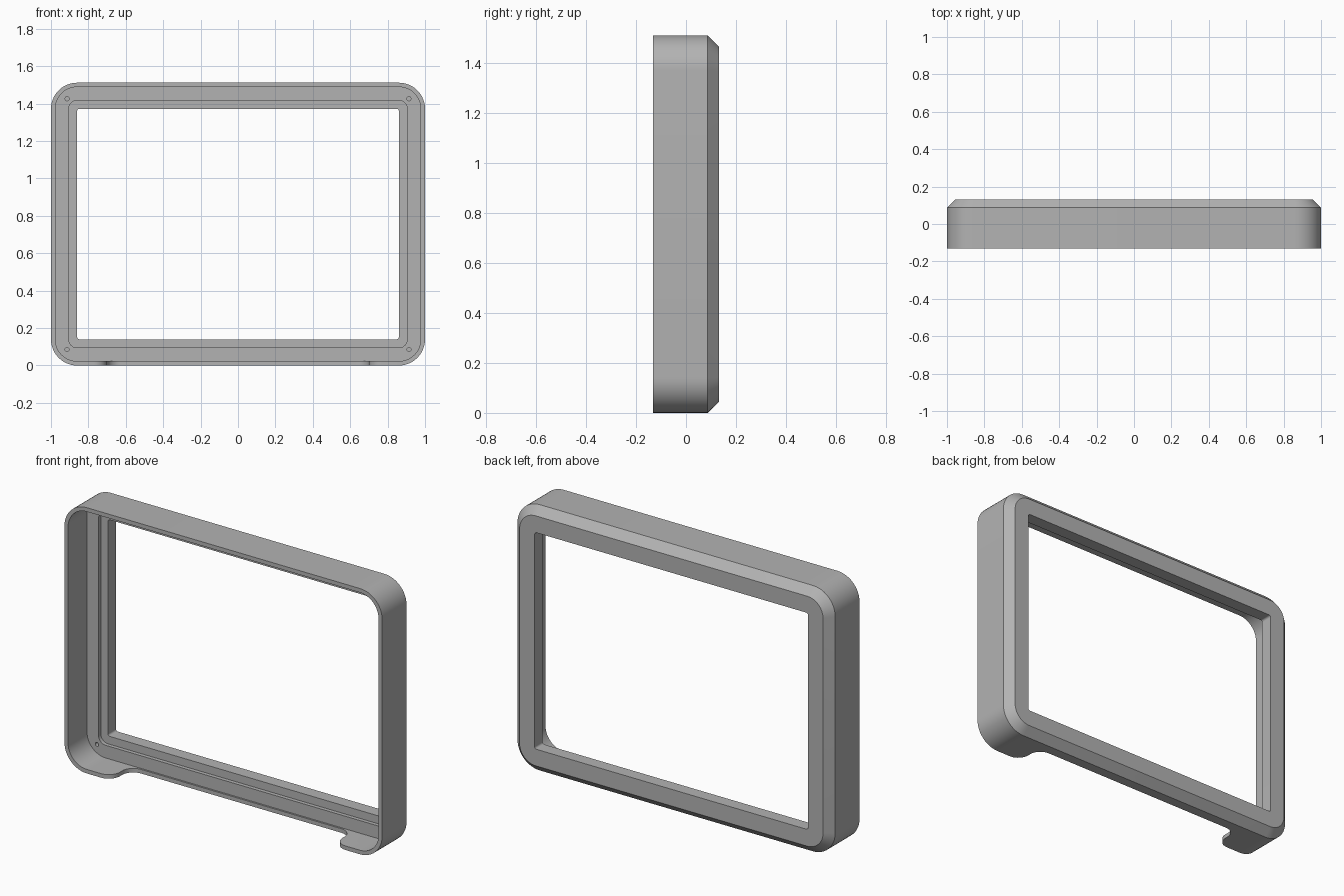
import bpy, bmesh
from math import pi, sin, cos, radians

if "Cube" in bpy.data.objects:
    bpy.data.objects.remove(bpy.data.objects["Cube"])

W, H, FRONT, BACK = 2.0, 1.512, -0.132, 0.132
LEDGE = 0.038          # depth of the screw ledge
SEG = 12               # segments per rounded corner


def arc(cx, cy, r, a0, a1, n=SEG):
    """Points on an arc, angles in degrees."""
    angles = [radians(a0 + (a1 - a0) * i / n) for i in range(n + 1)]
    return [(cx + r * cos(a), cy + r * sin(a)) for a in angles]


def rounded_rect(inset, r):
    """Rounded rectangle in x and z, set in from the outer outline."""
    x, z = W / 2 - inset - r, H / 2 - inset - r
    pts = []
    for sx, sz, a in ((1, 1, 0), (-1, 1, 90), (-1, -1, 180), (1, -1, 270)):
        pts += arc(sx * x, H / 2 + sz * z, r, a, a + 90)
    return pts


def make_object(name, bm):
    bmesh.ops.recalc_face_normals(bm, faces=bm.faces)
    mesh = bpy.data.meshes.new(name)
    bm.to_mesh(mesh)
    bm.free()
    obj = bpy.data.objects.new(name, mesh)
    bpy.context.collection.objects.link(obj)
    return obj


def prism(name, points, offset):
    """Extrude a closed 3D outline along an offset."""
    bm = bmesh.new()
    face = bm.faces.new([bm.verts.new(p) for p in points])
    new = bmesh.ops.extrude_face_region(bm, geom=[face])["geom"]
    verts = [v for v in new if isinstance(v, bmesh.types.BMVert)]
    bmesh.ops.translate(bm, verts=verts, vec=offset)
    return make_object(name, bm)


# Bezel: rings of (inset, corner radius, y) joined around the cross-section
sections = [
    (0.0, 0.14, FRONT), (0.0, 0.14, 0.087), (0.045, 0.1, BACK),
    (0.14, 0.012, BACK), (0.14, 0.012, 0.06), (0.095, 0.045, 0.06),
    (0.095, 0.045, LEDGE), (0.023, 0.117, LEDGE), (0.023, 0.117, FRONT),
]
bm = bmesh.new()
rings = [[bm.verts.new((x, y, z)) for x, z in rounded_rect(inset, r)]
         for inset, r, y in sections]
for a, b in zip(rings, rings[1:] + rings[:1]):
    for i in range(len(a)):
        j = (i + 1) % len(a)
        bm.faces.new((a[i], a[j], b[j], b[i]))
bezel = make_object("bezel_frame", bm)

# Cutter for the bottom opening, with S-curved ends
r, edge, depth = 0.07, 0.70, FRONT + 0.16
half = [(edge + r, FRONT - 0.05)]
half += arc(edge + r, FRONT + r, r, 270, 180)
half += arc(edge - r, depth - r, r, 0, 90)
outline = half + [(-x, y) for x, y in reversed(half)]
cutters = [prism("bottom_opening_cutter",
                 [(x, y, -0.05) for x, y in outline], (0, 0, 0.11))]

# Cutters for the four corner screw holes
for sx in (-1, 1):
    for sz in (-1, 1):
        circle = arc(sx * 0.914, H / 2 + sz * 0.67, 0.011, 0, 360, 16)[:-1]
        cutters.append(prism("screw_hole_cutter",
                             [(x, LEDGE - 0.02, z) for x, z in circle],
                             (0, 0.07, 0)))

# Cut the bezel and remove the cutters
bpy.context.view_layer.objects.active = bezel
for cutter in cutters:
    mod = bezel.modifiers.new("cut", "BOOLEAN")
    mod.operation, mod.solver, mod.object = "DIFFERENCE", "EXACT", cutter
    bpy.ops.object.modifier_apply(modifier=mod.name)
    bpy.data.objects.remove(cutter)

# Plain grey plastic
grey = (0.45, 0.45, 0.45, 1)
mat = bpy.data.materials.new("grey_plastic")
mat.use_nodes = True
mat.diffuse_color = grey
mat.node_tree.nodes["Principled BSDF"].inputs["Base Color"].default_value = grey
bezel.data.materials.clear()
bezel.data.materials.append(mat)

bpy.ops.object.select_all(action="DESELECT")
bezel.select_set(True)
bpy.ops.object.shade_smooth_by_angle(angle=radians(30))
